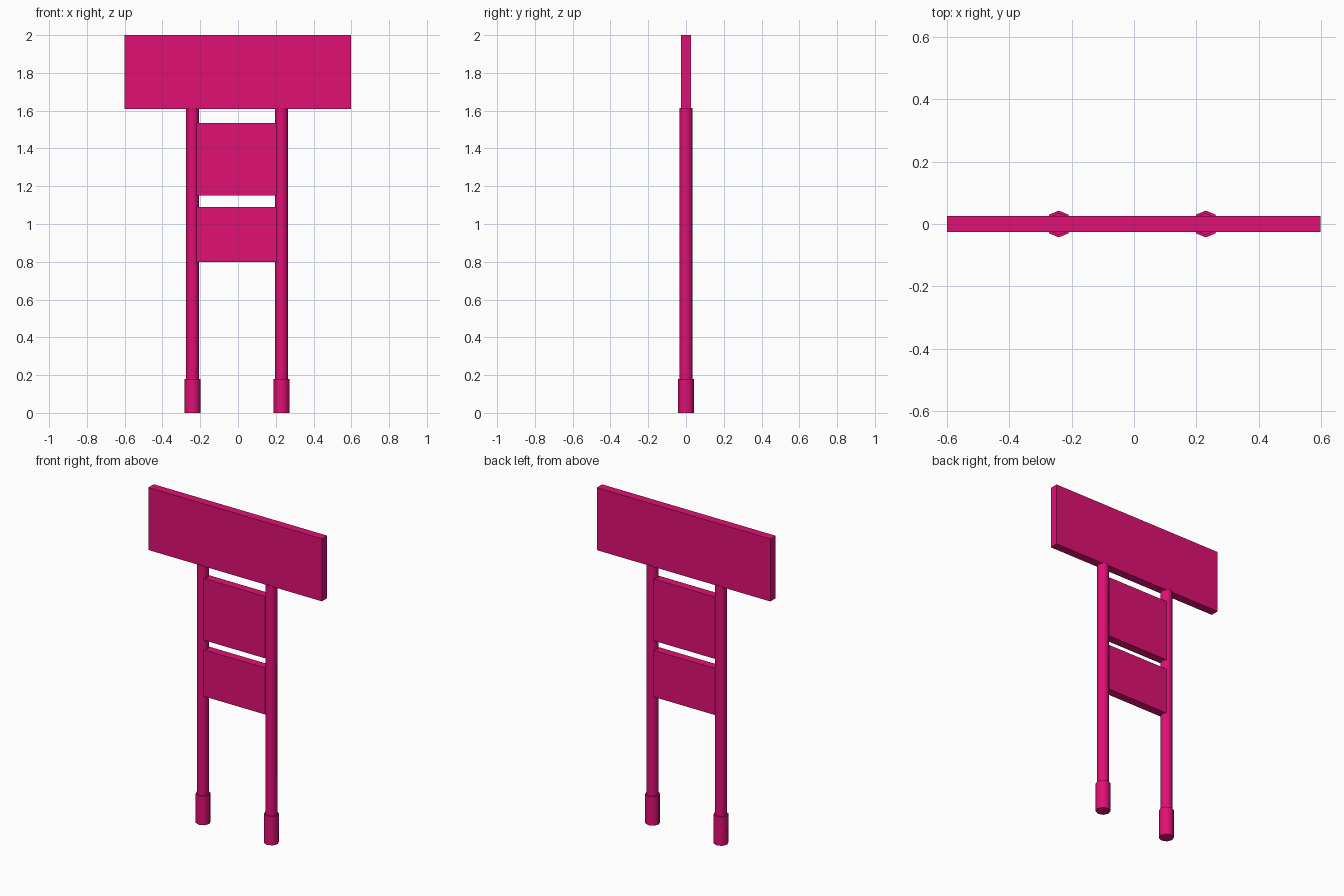
import bpy
import math

cube = bpy.data.objects.get("Cube")
if cube:
    bpy.data.objects.remove(cube, do_unlink=True)

# Single paint colour
pink = bpy.data.materials.new("magenta_paint")
pink.use_nodes = True
colour = (0.75, 0.005, 0.175, 1)
pink.diffuse_color = colour
pink.node_tree.nodes["Principled BSDF"].inputs["Base Color"].default_value = colour


def panel(name, x0, x1, z0, z1, thickness=0.052):
    """Flat rectangular board centred on y = 0."""
    bpy.ops.mesh.primitive_cube_add(size=1, location=((x0 + x1) / 2, 0, (z0 + z1) / 2))
    obj = bpy.context.object
    obj.name = name
    obj.scale = (x1 - x0, thickness, z1 - z0)
    bpy.ops.object.transform_apply(location=False, rotation=False, scale=True)
    obj.data.materials.append(pink)


def tube(name, x, radius, z0, z1):
    """Upright eight-sided post with smooth sides and crisp ends."""
    bpy.ops.mesh.primitive_cylinder_add(vertices=8, radius=radius, depth=z1 - z0,
                                        location=(x, 0, (z0 + z1) / 2))
    obj = bpy.context.object
    obj.name = name
    obj.data.materials.append(pink)
    bpy.ops.object.shade_smooth_by_angle(angle=math.radians(60))


# Sign boards
panel("top_board", -0.6, 0.597, 1.61, 2.0)
panel("middle_board", -0.22, 0.205, 1.15, 1.535)
panel("lower_board", -0.22, 0.205, 0.8, 1.09)

# Posts standing in ground sleeves
for side, x in (("right", -0.241), ("left", 0.23)):
    tube(side + "_post", x, 0.035, 0.1, 1.615)
    tube(side + "_ground_sleeve", x, 0.043, 0, 0.18)
